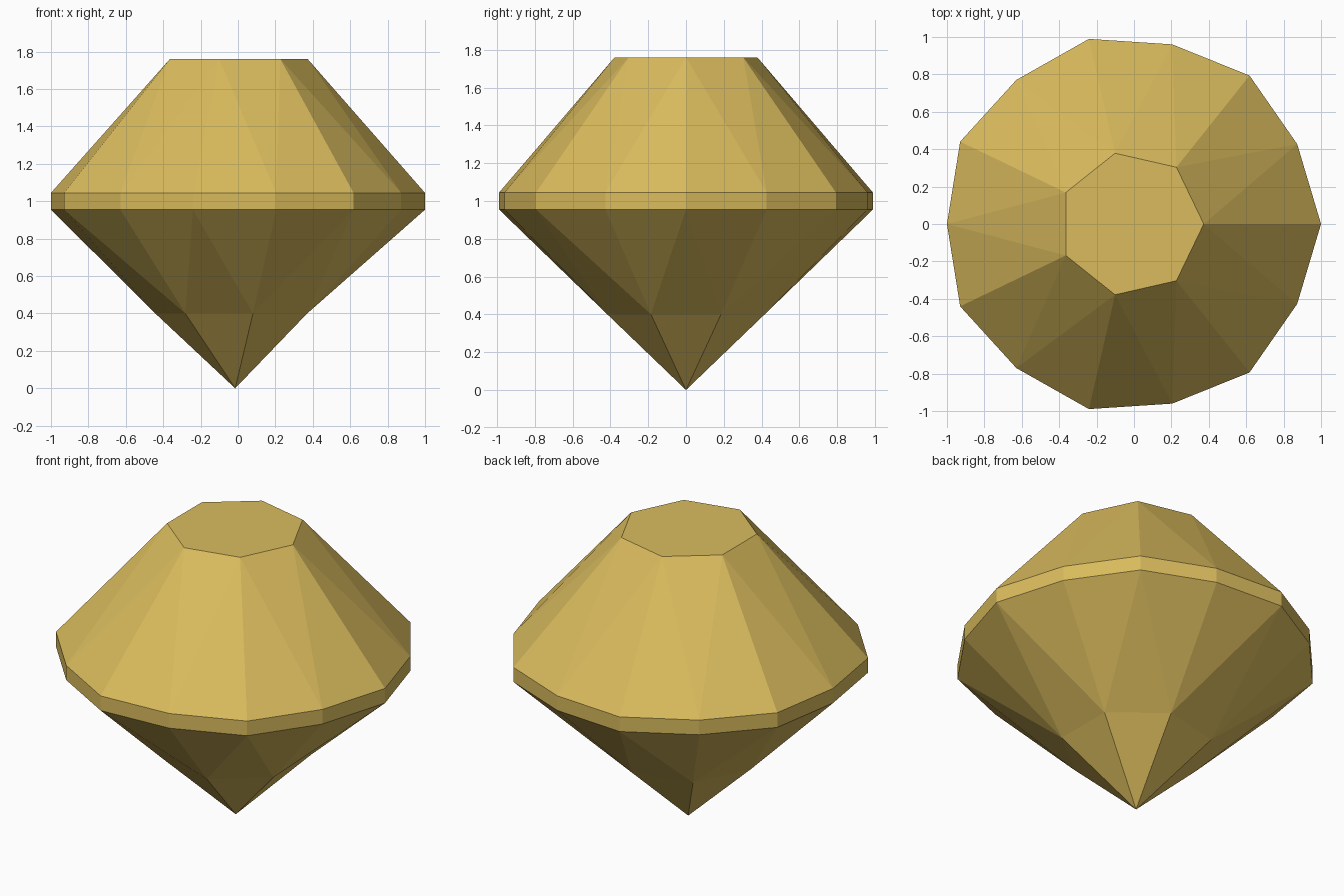
import bpy, bmesh, math

if "Cube" in bpy.data.objects:
    bpy.data.objects.remove(bpy.data.objects["Cube"])

N = 7            # main facets
CX = -0.015      # axis position, so the odd-sided stone is centred in x

gold = bpy.data.materials.new("golden_yellow")
gold.diffuse_color = (0.70, 0.50, 0.11, 1)
gold.use_nodes = True
gold.node_tree.nodes["Principled BSDF"].inputs["Base Color"].default_value = gold.diffuse_color

bm = bmesh.new()


def ring(count, radii, z, turn=0.0):
    """Ring of vertices whose radius cycles through radii."""
    verts = []
    for i in range(count):
        a = 2 * math.pi * (i + turn) / count
        r = radii[i % len(radii)]
        verts.append(bm.verts.new((CX + r * math.cos(a), r * math.sin(a), z)))
    return verts


# Rings from the tip up to the flat table
tip = bm.verts.new((CX, 0, 0))
low = ring(N, [0.427], 0.40, 0.5)
girdle_low = ring(2 * N, [1.015, 0.985], 0.955)
girdle_top = ring(2 * N, [1.015, 0.985], 1.045)
table = ring(N, [0.388], 1.76)

bm.faces.new(table)

for i in range(N):
    j = (i + 1) % N
    a, b, c = 2 * i, 2 * i + 1, 2 * j
    # Crown facets
    bm.faces.new((table[i], girdle_top[a], girdle_top[b]))
    bm.faces.new((table[i], girdle_top[b], table[j]))
    bm.faces.new((table[j], girdle_top[b], girdle_top[c]))
    # Girdle band
    for p, q in ((a, b), (b, c)):
        bm.faces.new((girdle_low[p], girdle_low[q], girdle_top[q], girdle_top[p]))
    # Pavilion facets
    bm.faces.new((girdle_low[a], low[i], girdle_low[b]))
    bm.faces.new((girdle_low[b], low[i], girdle_low[c]))
    bm.faces.new((low[i], low[j], girdle_low[c]))
    bm.faces.new((low[i], tip, low[j]))

bmesh.ops.recalc_face_normals(bm, faces=bm.faces)
mesh = bpy.data.meshes.new("gemstone")
bm.to_mesh(mesh)
bm.free()
mesh.materials.append(gold)
gem = bpy.data.objects.new("gemstone", mesh)
bpy.context.collection.objects.link(gem)
